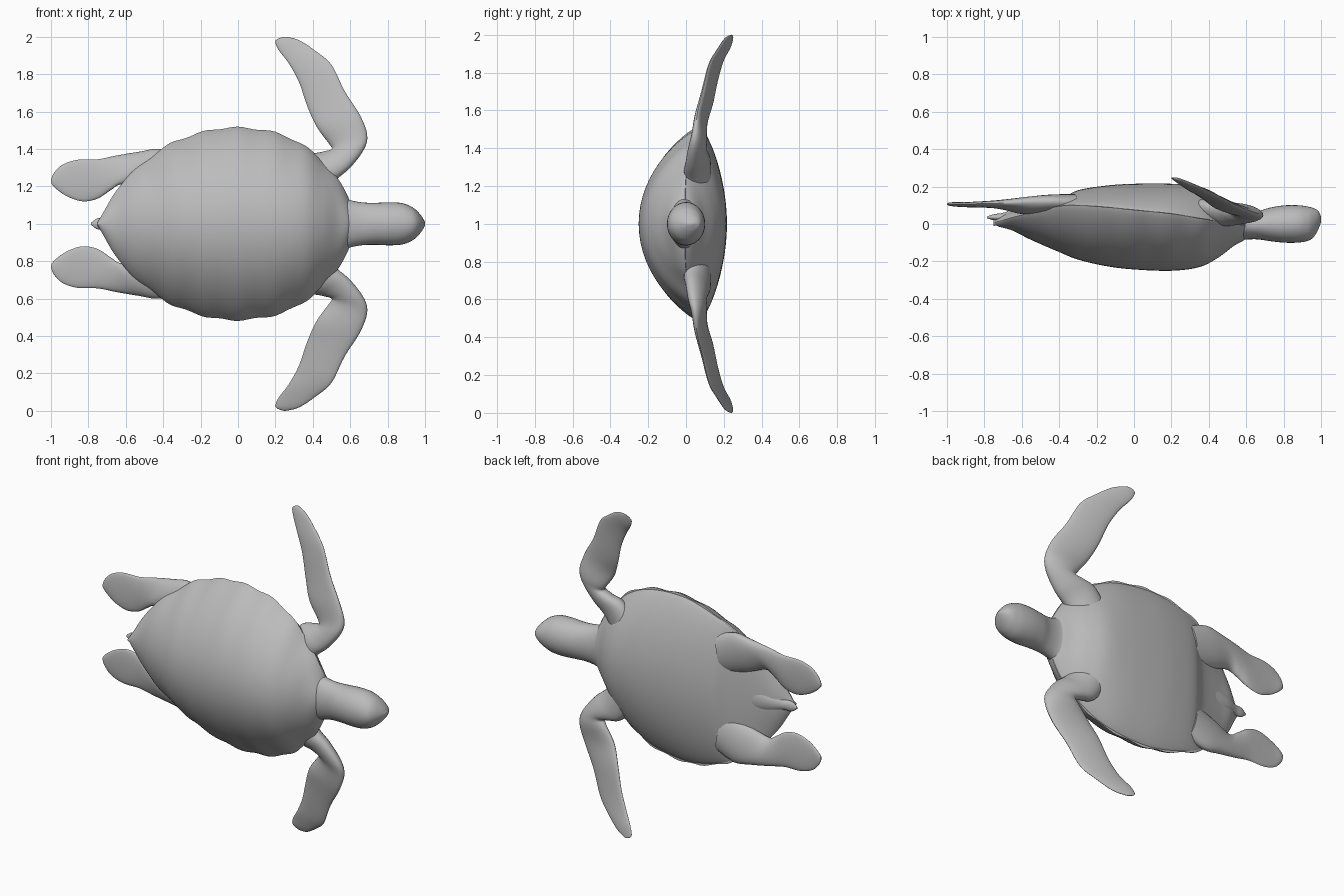
import bpy, bmesh, math
from mathutils import Vector

if "Cube" in bpy.data.objects:
    bpy.data.objects.remove(bpy.data.objects["Cube"])

grey = bpy.data.materials.new("stone_grey")
grey.diffuse_color = (0.5, 0.5, 0.5, 1)
grey.use_nodes = True
grey.node_tree.nodes["Principled BSDF"].inputs["Base Color"].default_value = grey.diffuse_color
TAU = 2 * math.pi


def smooth_rows(rows, n):
    """Catmull-Rom interpolation of number rows."""
    out = []
    for i in range(len(rows) - 1):
        quad = [rows[max(i - 1, 0)], rows[i], rows[i + 1], rows[min(i + 2, len(rows) - 1)]]
        for k in range(n):
            t = k / n
            out.append([0.5 * (2 * b + (c - a) * t + (2 * a - 5 * b + 4 * c - d) * t * t
                               + (3 * b - a - 3 * c + d) * t ** 3) for a, b, c, d in zip(*quad)])
    out.append(list(rows[-1]))
    return out


def loft(name, rings):
    """Skin closed rings into a smooth, capped object."""
    bm = bmesh.new()
    vs = [[bm.verts.new(p) for p in ring] for ring in rings]
    n = len(vs[0])
    for a, b in zip(vs, vs[1:]):
        for j in range(n):
            bm.faces.new((a[j], a[(j + 1) % n], b[(j + 1) % n], b[j]))
    bm.faces.new(vs[0])
    bm.faces.new(vs[-1])
    bmesh.ops.recalc_face_normals(bm, faces=bm.faces)
    mesh = bpy.data.meshes.new(name)
    bm.to_mesh(mesh)
    bm.free()
    mesh.materials.append(grey)
    ob = bpy.data.objects.new(name, mesh)
    bpy.context.collection.objects.link(ob)
    bpy.ops.object.select_all(action='DESELECT')
    ob.select_set(True)
    bpy.context.view_layer.objects.active = ob
    bpy.ops.object.shade_smooth_by_angle(angle=math.radians(50))
    return ob


def shell_ring(x, w, rim, back, belly, n=64):
    """Lens section: separate depths for the back (-y) and belly (+y) sides."""
    ring = []
    for j in range(n):
        c, s = math.cos(TAU * j / n), math.sin(TAU * j / n)
        ring.append((x, rim + (belly if s > 0 else back) * abs(s) ** 1.6, 1 + w * c))
    return ring


def oval_ring(x, w, y0, y1, n=32):
    return [(x, (y0 + y1) / 2 + (y1 - y0) / 2 * math.sin(TAU * j / n),
             1 + w * math.cos(TAU * j / n)) for j in range(n)]


def limb(name, rows, side):
    """Flipper from rows of leading point, trailing point, thickness."""
    rings = []
    for r in smooth_rows(rows, 5):
        lead, trail, t = Vector(r[0:3]), Vector(r[3:6]), max(r[6], 0.004)
        ring = []
        for j in range(24):
            a = TAU * j / 24
            p = (lead + trail) / 2 + (lead - trail) / 2 * math.cos(a)
            p.y += t / 2 * math.sin(a)
            p.z = 1 + side * (p.z - 1)
            ring.append(p)
        rings.append(ring)
    return loft(name, rings)


# Shell: x, half width, back y, rim y, belly y
body = [(-.75, .01, 0, .01, .02), (-.72, .06, -.015, .015, .035), (-.65, .18, -.035, .035, .07),
        (-.55, .29, -.085, .06, .09), (-.4, .405, -.15, .095, .13), (-.3, .455, -.19, .1, .18),
        (-.15, .5, -.225, .09, .205), (0, .515, -.243, .075, .215), (.2, .488, -.25, .055, .215),
        (.35, .42, -.23, .03, .2), (.45, .335, -.18, .015, .155), (.53, .245, -.12, 0, .095),
        (.59, .14, -.085, -.005, .06), (.62, .05, -.05, 0, .035)]
body = smooth_rows(body, 7)
loft("upper_shell", [shell_ring(x, w + min(w, .3) * .015 * math.sin(x * 34 + 1.5), rim, y0 - rim, .012)
                     for x, w, y0, rim, y1 in body])
loft("belly_plate", [shell_ring(x, w * .98, rim, -.02, y1 - rim) for x, w, y0, rim, y1 in body])

# Head and neck: x, half width, y range
head = [(.42, .2, -.09, .1), (.52, .165, -.085, .085), (.59, .13, -.083, .065), (.66, .115, -.082, .068),
        (.73, .112, -.092, .088), (.81, .115, -.1, .1), (.88, .11, -.099, .1), (.93, .09, -.09, .093),
        (.96, .066, -.07, .085), (.985, .036, -.03, .07), (1.0, .008, .01, .04)]
loft("head_and_neck", [oval_ring(*r) for r in smooth_rows(head, 6)])

# Tail
tail = [(-.5, .1, 0, .1), (-.62, .06, .01, .085), (-.7, .032, .015, .06),
        (-.75, .03, .02, .052), (-.785, .006, .03, .04)]
loft("tail", [oval_ring(*r) for r in smooth_rows(tail, 5)])

# Flippers, mirrored about the centre plane z = 1
front = [(.40, .06, 1.08, .28, .08, 1.25, .13), (.51, .03, 1.22, .37, .09, 1.36, .13),
         (.60, .03, 1.30, .45, .09, 1.385, .11), (.675, .04, 1.40, .50, .08, 1.40, .09),
         (.69, .05, 1.48, .485, .09, 1.43, .075), (.65, .06, 1.585, .42, .10, 1.52, .055),
         (.57, .09, 1.71, .37, .135, 1.63, .045), (.50, .125, 1.85, .325, .165, 1.76, .035),
         (.42, .165, 1.92, .27, .195, 1.86, .03), (.33, .205, 1.98, .22, .23, 1.925, .025),
         (.26, .235, 1.999, .20, .245, 1.97, .015), (.235, .245, 1.998, .21, .247, 1.988, .005)]
rear = [(-.30, .11, 1.36, -.35, .09, 1.12, .12), (-.42, .12, 1.40, -.50, .09, 1.17, .10),
        (-.53, .12, 1.385, -.62, .08, 1.21, .085), (-.65, .115, 1.365, -.68, .09, 1.18, .06),
        (-.75, .11, 1.345, -.75, .10, 1.135, .04), (-.86, .108, 1.342, -.83, .10, 1.12, .03),
        (-.94, .107, 1.315, -.91, .10, 1.145, .025), (-.985, .107, 1.27, -.97, .105, 1.185, .02),
        (-1.0, .106, 1.235, -.998, .106, 1.215, .008)]
for side, label in ((1, "left"), (-1, "right")):
    limb("front_flipper_" + label, front, side)
    limb("rear_flipper_" + label, rear, side)
